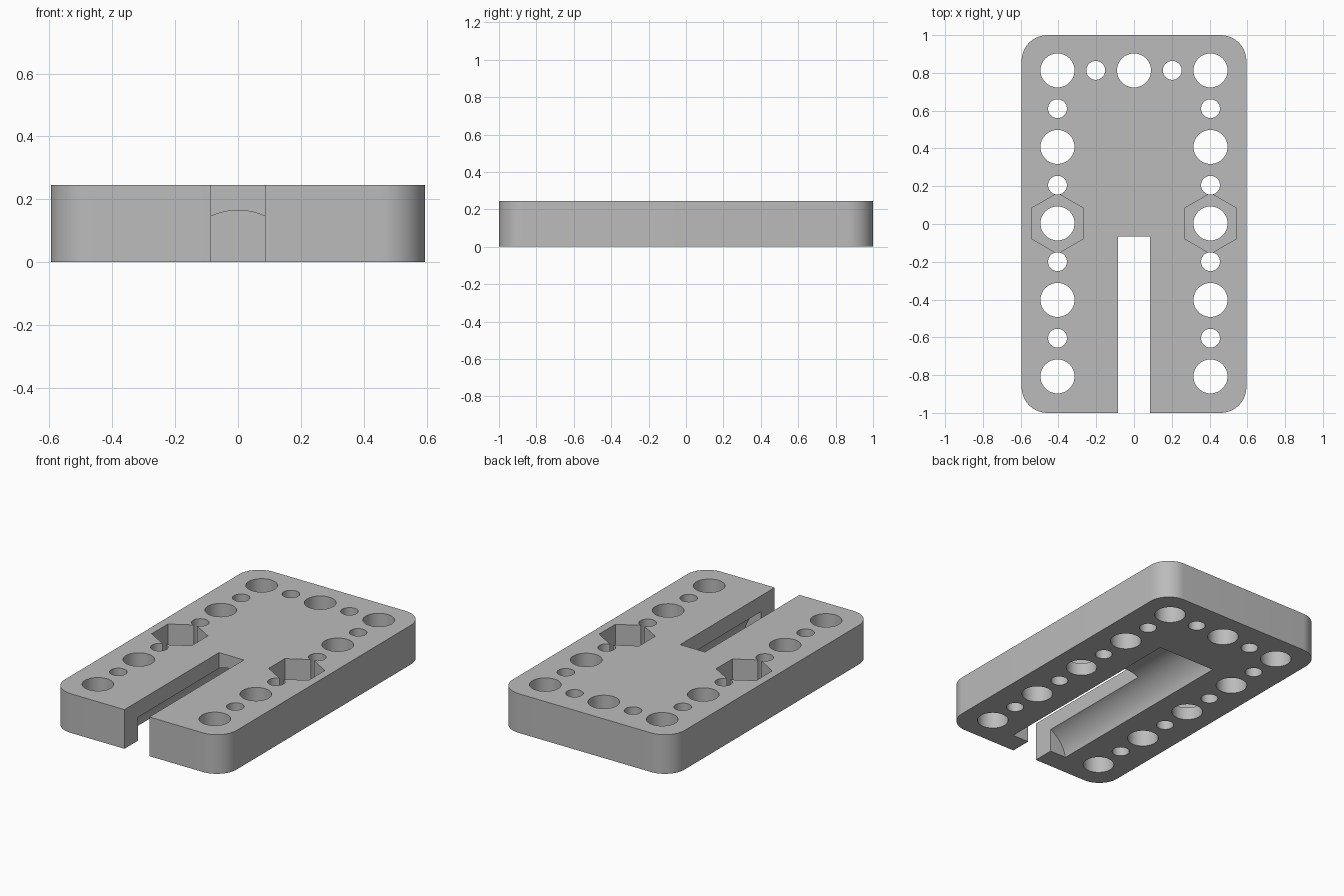
import bpy
import bmesh
from math import cos, sin, pi, radians
from mathutils import Matrix

HALF_X, HALF_Y, HEIGHT, CORNER = 0.595, 1.0, 0.245, 0.137
PITCH = 0.2025

cube = bpy.data.objects.get("Cube")
if cube:
    bpy.data.objects.remove(cube, do_unlink=True)

grey = bpy.data.materials.new("plain_grey")
grey.use_nodes = True
colour = (0.5, 0.5, 0.5, 1)
grey.diffuse_color = colour
grey.node_tree.nodes["Principled BSDF"].inputs["Base Color"].default_value = colour


def prism(name, outline, z0, z1, matrix=Matrix()):
    """Extrude a closed xy outline from z0 to z1."""
    bm = bmesh.new()
    base = bm.faces.new([bm.verts.new((x, y, z0)) for x, y in outline])
    top = bmesh.ops.extrude_face_region(bm, geom=[base])["geom"]
    verts = [v for v in top if isinstance(v, bmesh.types.BMVert)]
    bmesh.ops.translate(bm, verts=verts, vec=(0, 0, z1 - z0))
    bmesh.ops.recalc_face_normals(bm, faces=bm.faces)
    bm.transform(matrix)
    mesh = bpy.data.meshes.new(name)
    bm.to_mesh(mesh)
    bm.free()
    mesh.materials.append(grey)
    obj = bpy.data.objects.new(name, mesh)
    bpy.context.collection.objects.link(obj)
    return obj


def ring(cx, cy, radius, sides):
    """Regular polygon with a corner pointing along +y."""
    return [(cx + radius * sin(2 * pi * i / sides),
             cy + radius * cos(2 * pi * i / sides)) for i in range(sides)]


def box(x0, x1, y0, y1):
    return [(x0, y0), (x1, y0), (x1, y1), (x0, y1)]


# Plate with rounded corners
outline = []
for quarter, (sx, sy) in enumerate([(1, 1), (-1, 1), (-1, -1), (1, -1)]):
    for step in range(17):
        a = (quarter + step / 16) * pi / 2
        outline.append((sx * (HALF_X - CORNER) + CORNER * cos(a),
                        sy * (HALF_Y - CORNER) + CORNER * sin(a)))
plate = prism("mounting_plate", outline, 0, HEIGHT)
bpy.context.view_layer.objects.active = plate
plate.select_set(True)


def cut(cutter):
    """Subtract a cutter from the plate and discard it."""
    cutter.hide_render = True
    mod = plate.modifiers.new("cut", "BOOLEAN")
    mod.operation, mod.solver, mod.object = "DIFFERENCE", "EXACT", cutter
    bpy.ops.object.modifier_apply(modifier=mod.name)
    bpy.data.objects.remove(cutter, do_unlink=True)


# Round-topped channel in the underside
along_y = Matrix.Rotation(radians(90), 4, "X")
channel = Matrix.Translation((0, 0, -0.039)) @ along_y
cut(prism("channel_cutter", ring(0, 0, 0.204, 96), -0.48, 0.865, channel))

# Open slot through the front
cut(prism("slot_cutter", box(-0.086, 0.086, -1.1, -0.065), -0.1, HEIGHT + 0.1))

# Hexagonal nut pockets
for side in (-1, 1):
    cut(prism("nut_cutter", ring(side * 2 * PITCH, 0.003, 0.16, 6), 0.08, HEIGHT + 0.1))

# Alternating large and small holes down both sides and across the back
spots = [(side * 2, row) for side in (-1, 1) for row in range(-4, 5)]
spots += [(col, 4) for col in (-1, 0, 1)]
for col, row in spots:
    radius = 0.05 if (col + row) % 2 else 0.09
    hole = ring(col * PITCH, row * PITCH + 0.003, radius, 48)
    cut(prism("hole_cutter", hole, -0.1, HEIGHT + 0.1))

bpy.ops.object.shade_smooth_by_angle(angle=radians(30))
